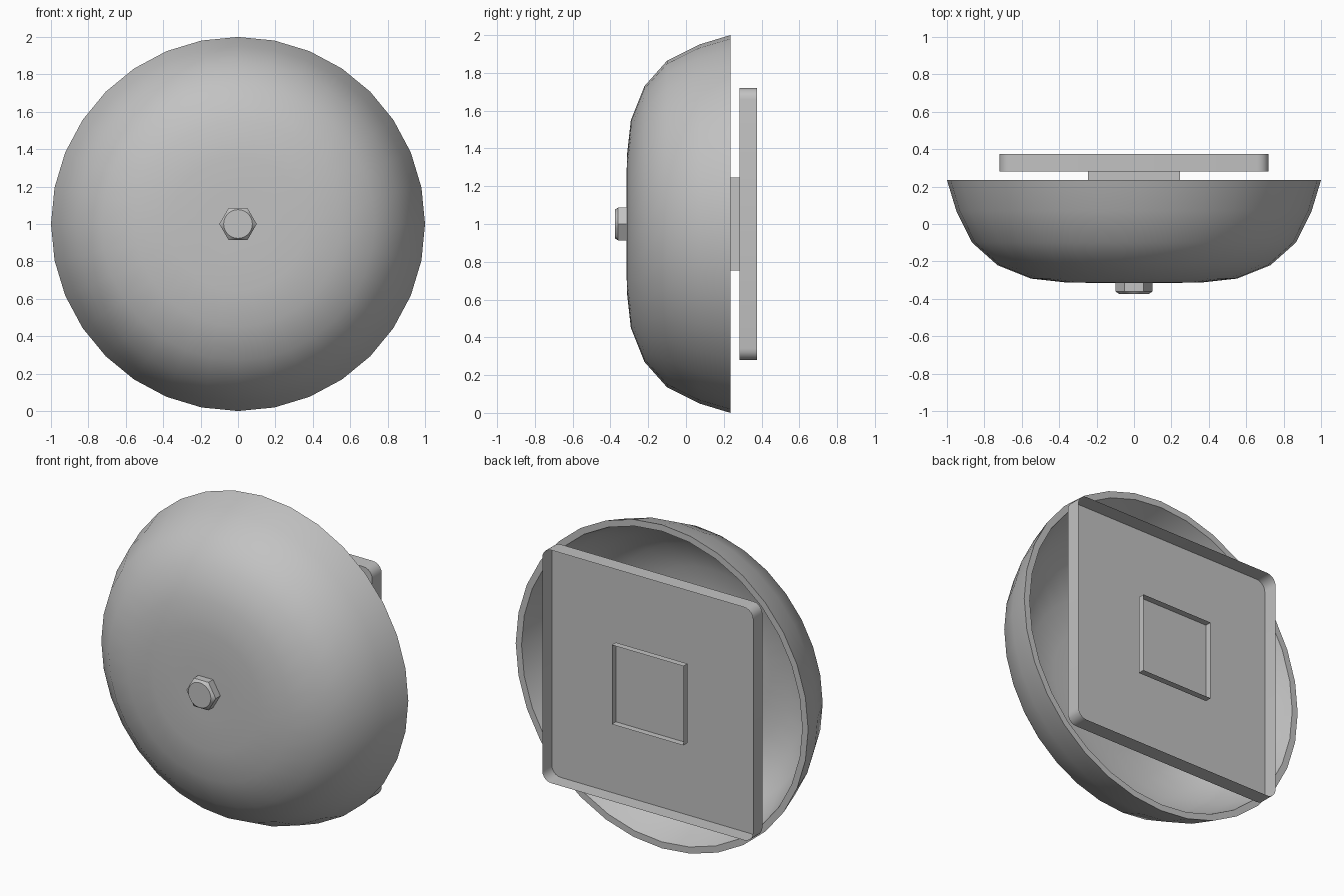
import bpy, bmesh, math

cube = bpy.data.objects.get("Cube")
if cube:
    bpy.data.objects.remove(cube, do_unlink=True)

CENTRE_Z = 1.0
grey = bpy.data.materials.new("plain_grey")
grey.use_nodes = True
colour = (0.54, 0.54, 0.54, 1)
grey.diffuse_color = colour
grey.node_tree.nodes["Principled BSDF"].inputs["Base Color"].default_value = colour


def loft(name, rings, cap_start, cap_end, fix_normals=True):
    """Join rings of (x, y, z) points, optionally capping either end."""
    bm = bmesh.new()
    loops = [[bm.verts.new((x, y, z + CENTRE_Z)) for x, y, z in r] for r in rings]
    n = len(loops[0])
    for a, b in zip(loops, loops[1:]):
        for i in range(n):
            j = (i + 1) % n
            bm.faces.new((a[i], a[j], b[j], b[i]))
    if cap_start:
        bm.faces.new(loops[0][::-1])
    if cap_end:
        bm.faces.new(loops[-1])
    if fix_normals:
        bmesh.ops.recalc_face_normals(bm, faces=bm.faces)
    mesh = bpy.data.meshes.new(name)
    bm.to_mesh(mesh)
    bm.free()
    mesh.materials.append(grey)
    ob = bpy.data.objects.new(name, mesh)
    bpy.context.collection.objects.link(ob)
    bpy.ops.object.select_all(action="DESELECT")
    ob.select_set(True)
    bpy.context.view_layer.objects.active = ob
    bpy.ops.object.shade_smooth_by_angle(angle=math.radians(32))
    return ob


def circle(radius, y, n=32):
    return [(radius * math.cos(math.tau * i / n), y, radius * math.sin(math.tau * i / n))
            for i in range(n)]


def hexagon(radius, y, n=24):
    """Hexagon outline sampled at n even angles, corners on the x axis."""
    points = []
    for i in range(n):
        a = math.tau * i / n
        off = (a % (math.pi / 3)) - math.pi / 6
        r = radius * math.cos(math.pi / 6) / math.cos(off)
        points.append((r * math.cos(a), y, r * math.sin(a)))
    return points


def rounded_square(half, y, radius, steps=5):
    points = []
    for q in range(4):
        mid = math.pi / 4 + q * math.pi / 2
        cx = math.copysign(half - radius, math.cos(mid))
        cz = math.copysign(half - radius, math.sin(mid))
        if radius == 0:
            points.append((cx, y, cz))
            continue
        for s in range(steps + 1):
            a = (q + s / steps) * math.pi / 2
            points.append((cx + radius * math.cos(a), y, cz + radius * math.sin(a)))
    return points


def tray(name, half, y_floor, y_rim, radius=0):
    """Thin-walled box, open towards the back."""
    return loft(name, [rounded_square(half, y_floor, radius),
                       rounded_square(half, y_rim, radius)], True, False)


# Bell shell: outer dome, rim lip, then the inner dome
outer = [(0.18, -0.315), (0.36, -0.313), (0.55, -0.292), (0.73, -0.22),
         (0.865, -0.10), (0.95, 0.07), (1.0, 0.235)]
inner = [(0.96, 0.235), (0.91, 0.085), (0.83, -0.075), (0.705, -0.185),
         (0.54, -0.252), (0.36, -0.273), (0.18, -0.275)]
loft("bell_shell", [circle(r, y) for r, y in outer + inner], True, True)

# Hexagonal bolt head with a chamfered round face
loft("bolt_head", [hexagon(0.1, -0.30), hexagon(0.1, -0.36), circle(0.077, -0.375, 24)],
     True, True)

# Mounting plate, spacer and the small square recess at its back
tray("mounting_plate", 0.72, 0.282, 0.375, 0.06)
tray("spacer_block", 0.245, 0.235, 0.282)
tray("back_socket", 0.245, 0.335, 0.375)
